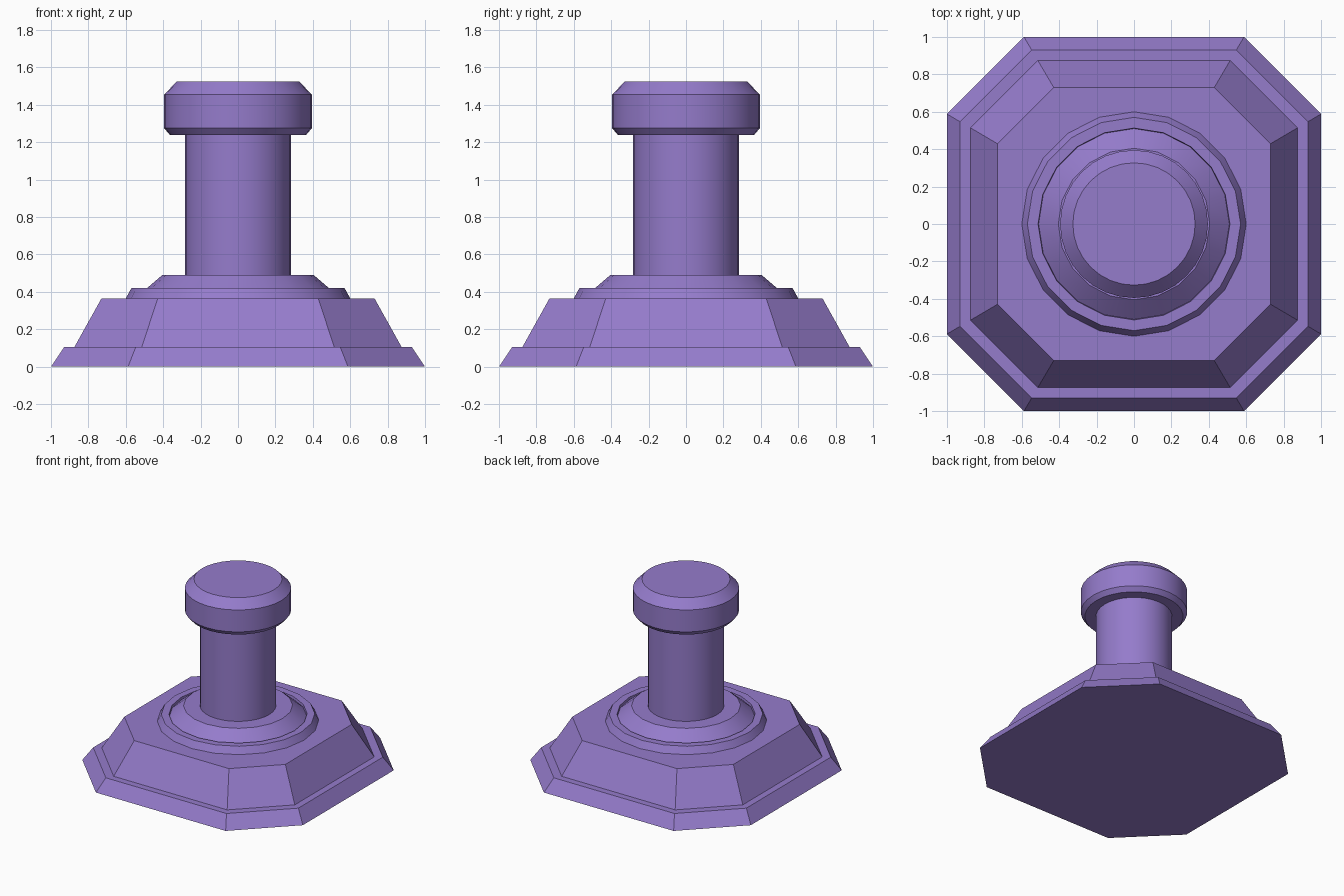
import bpy, bmesh, math

if "Cube" in bpy.data.objects:
    bpy.data.objects.remove(bpy.data.objects["Cube"], do_unlink=True)

COLOUR = (0.30, 0.20, 0.60, 1.0)
purple = bpy.data.materials.new("soft purple")
purple.use_nodes = True
purple.diffuse_color = COLOUR
purple.node_tree.nodes["Principled BSDF"].inputs["Base Color"].default_value = COLOUR


def stack_rings(name, outline, profile, smooth=False):
    """Loft a unit outline through (scale, height) steps and cap both ends."""
    bm = bmesh.new()
    rings = [[bm.verts.new((x * s, y * s, z)) for x, y in outline] for s, z in profile]
    n = len(outline)
    for low, high in zip(rings, rings[1:]):
        for i in range(n):
            j = (i + 1) % n
            bm.faces.new((low[i], low[j], high[j], high[i]))
    bm.faces.new(rings[0][::-1])
    bm.faces.new(rings[-1])
    mesh = bpy.data.meshes.new(name)
    bm.to_mesh(mesh)
    bm.free()
    mesh.materials.append(purple)
    obj = bpy.data.objects.new(name, mesh)
    bpy.context.collection.objects.link(obj)
    if smooth:
        bpy.ops.object.select_all(action="DESELECT")
        obj.select_set(True)
        bpy.context.view_layer.objects.active = obj
        bpy.ops.object.shade_smooth_by_angle(angle=math.radians(30))
    return obj


def circle(sides):
    return [(math.cos(math.tau * i / sides), math.sin(math.tau * i / sides))
            for i in range(sides)]


# Square with cut corners, for the two base tiers
C = 0.588
octagon = [(1, -C), (1, C), (C, 1), (-C, 1), (-1, C), (-1, -C), (-C, -1), (C, -1)]
stack_rings("base_plinth", octagon, [(1, 0), (0.93, 0.105)])
stack_rings("base_upper_tier", octagon, [(0.875, 0.105), (0.73, 0.365)])

# Collar: bevelled ring with a small recess around a raised cone
stack_rings("collar", circle(20),
            [(0.6, 0.365), (0.57, 0.42), (0.513, 0.42), (0.51, 0.40), (0.405, 0.49)], True)

# Column and bevelled cap
stack_rings("column", circle(32), [(0.283, 0.48), (0.283, 1.25)], True)
stack_rings("cap", circle(32),
            [(0.365, 1.24), (0.395, 1.275), (0.395, 1.455), (0.327, 1.525)], True)
